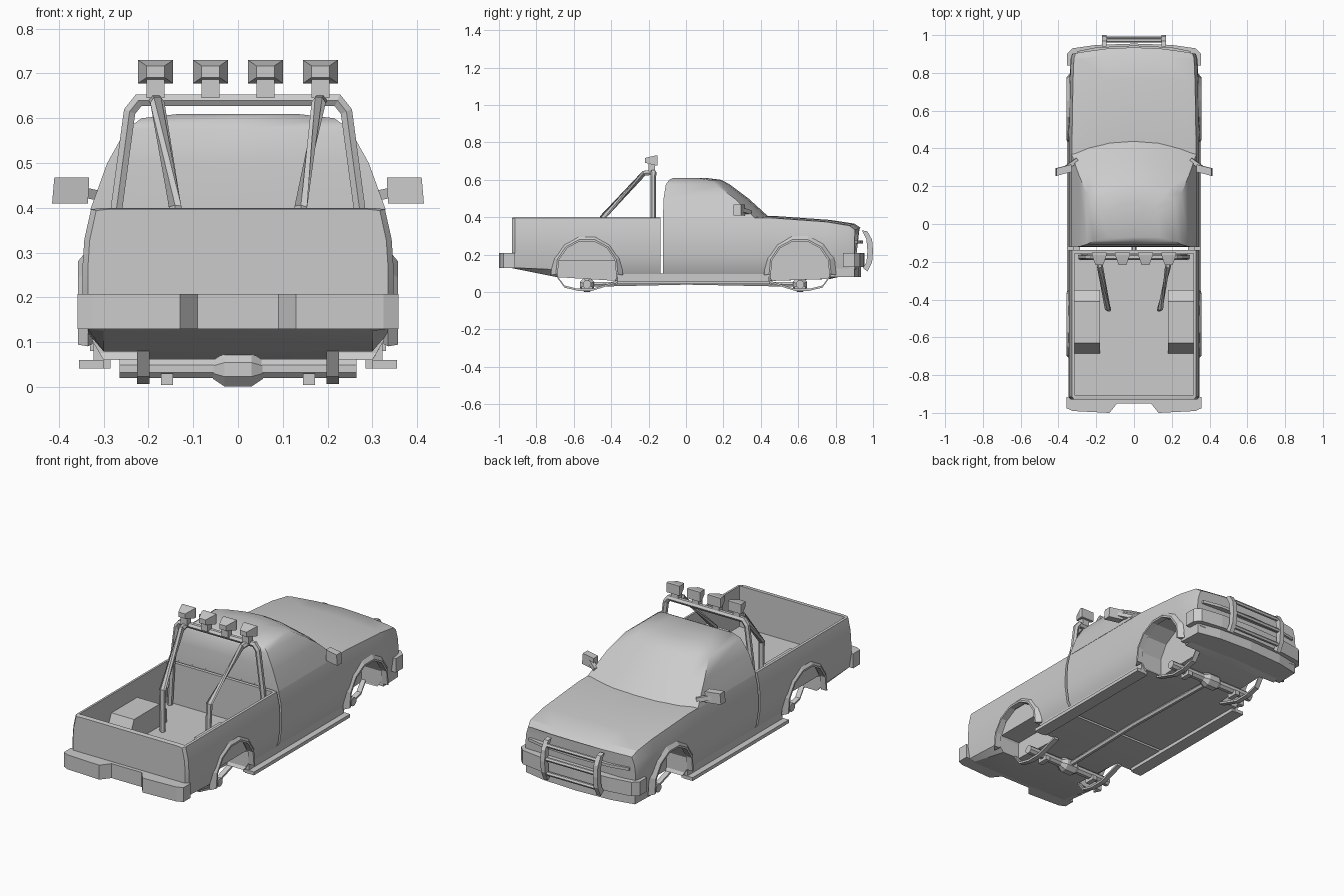
import bpy, bmesh, math
from mathutils import Vector

if "Cube" in bpy.data.objects:
    bpy.data.objects.remove(bpy.data.objects["Cube"])

paint = bpy.data.materials.new("plain_grey")
paint.use_nodes = True
GREY = (0.6, 0.6, 0.6, 1)
paint.diffuse_color = GREY
paint.node_tree.nodes["Principled BSDF"].inputs["Base Color"].default_value = GREY


def finish(name, bm, angle=25):
    bmesh.ops.recalc_face_normals(bm, faces=bm.faces)
    mesh = bpy.data.meshes.new(name)
    bm.to_mesh(mesh)
    bm.free()
    ob = bpy.data.objects.new(name, mesh)
    bpy.context.collection.objects.link(ob)
    mesh.materials.append(paint)
    bpy.ops.object.select_all(action='DESELECT')
    ob.select_set(True)
    bpy.context.view_layer.objects.active = ob
    if angle:
        bpy.ops.object.shade_smooth_by_angle(angle=math.radians(angle))
    return ob


def loft(name, rings, angle=25):
    """Skin a list of equal closed rings and cap both ends."""
    bm = bmesh.new()
    rows = [[bm.verts.new(p) for p in ring] for ring in rings]
    n = len(rows[0])
    for a, b in zip(rows, rows[1:]):
        for i in range(n):
            bm.faces.new((a[i], a[(i + 1) % n], b[(i + 1) % n], b[i]))
    bm.faces.new(rows[0])
    bm.faces.new(rows[-1])
    return finish(name, bm, angle)


def box(name, x, y, z):
    return loft(name, [[(x[0], y[0], k), (x[1], y[0], k), (x[1], y[1], k), (x[0], y[1], k)]
                       for k in z], 0)


def mirrored(half):
    """Close a half outline (first item a coordinate in x) over x = 0."""
    return half + [(-p[0],) + tuple(p[1:]) for p in reversed(half) if abs(p[0]) > 1e-6]


def plan(name, half, z0, z1):
    ring = mirrored(half)
    return loft(name, [[(x, y, z) for x, y in ring] for z in (z0, z1)], 0)


def side_plate(name, outline, x0, x1):
    return loft(name, [[(x, y, z) for y, z in outline] for x in (x0, x1)], 0)


def tube(name, path, r, sides=6):
    pts = [Vector(p) for p in path]
    rings = []
    for i, p in enumerate(pts):
        d1 = (p - pts[i - 1]).normalized() if i else (pts[1] - p).normalized()
        d2 = (pts[i + 1] - p).normalized() if i < len(pts) - 1 else d1
        t = (d1 + d2).normalized()
        ref = Vector((0, 1, 0)) if abs(t.y) < 0.8 else Vector((1, 0, 0))
        u = t.cross(ref).normalized()
        v = t.cross(u)
        r2 = r / max(0.5, t.dot(d1))
        rings.append([p + r2 * (math.cos(a) * u + math.sin(a) * v)
                      for a in [math.tau * (k + 0.5) / sides for k in range(sides)]])
    return loft(name, rings, 0)


def cut(target, cutter):
    cutter.hide_render = True
    mod = target.modifiers.new("cut", 'BOOLEAN')
    mod.operation = 'DIFFERENCE'
    mod.solver = 'EXACT'
    mod.object = cutter
    bpy.context.view_layer.objects.active = target
    bpy.ops.object.modifier_apply(modifier=mod.name)
    bpy.data.objects.remove(cutter)


def shell_ring(y, w, top, bottom, bow=0.0):
    """Body cross-section: tucked sill, bulged flank, crowned top."""
    k = (top - 0.2) / 0.2
    half = [(0, bottom), (0.30, bottom), (0.335, max(0.12, bottom + 0.005)), (0.347, 0.2),
            (0.347, 0.2 + 0.07 * k), (0.343, 0.2 + 0.13 * k), (0.328, top - 0.003),
            (0.30, top), (0.16, top + 0.005 * (bow > 0)), (0, top + 0.008 * (bow > 0))]
    return [(x * w, y - bow * (x / 0.35) ** 2, z) for x, z in mirrored(half)]


AXLES = {"rear": -0.53, "front": 0.61}


def wheel_arches(body, end):
    y = AXLES[end]
    arc = [math.radians(15 + 30 * k) for k in range(12)]
    for s, side in ((1, "left"), (-1, "right")):
        ring = [(y + 0.163 * math.cos(a), 0.118 + 0.163 * math.sin(a)) for a in arc]
        cut(body, side_plate("well_cutter", ring, s * 0.2, s * 0.5))
        # Flared lip around the opening
        lip = [math.radians(-8 + 28 * k) for k in range(8)]
        rings = []
        for a in lip:
            c, d = math.cos(a), math.sin(a)
            rings.append([(s * x, y + r * c, 0.118 + r * d) for x, r in
                          ((0.325, 0.158), (0.357, 0.158), (0.357, 0.168), (0.335, 0.195))])
        loft(f"{end}_arch_{side}", rings, 0)


# Cargo bed
bed = loft("cargo_bed", [shell_ring(-0.93, 0.965, 0.397, 0.128), shell_ring(-0.915, 1, 0.4, 0.125),
                         shell_ring(-0.69, 1, 0.4, 0.08), shell_ring(-0.37, 1, 0.4, 0.06),
                         shell_ring(-0.137, 1, 0.4, 0.06)])
cut(bed, box("bed_cutter", (-0.315, 0.315), (-0.905, -0.155), (0.18, 0.5)))
wheel_arches(bed, "rear")
for s, side in ((1, "left"), (-1, "right")):
    side_plate(f"wheel_box_{side}", [(-0.69, 0.17), (-0.63, 0.3), (-0.41, 0.3), (-0.35, 0.25),
                                     (-0.35, 0.17)], s * 0.18, s * 0.318)

# Cab lower body with bonnet
body = loft("cab_body", [shell_ring(-0.123, 1, 0.4, 0.06), shell_ring(0.36, 1, 0.4, 0.06),
                         shell_ring(0.46, 1, 0.4, 0.06, 0.01), shell_ring(0.77, 0.985, 0.378, 0.07, 0.02),
                         shell_ring(0.9, 0.97, 0.358, 0.1, 0.03), shell_ring(0.935, 0.945, 0.335, 0.12, 0.035)])
wheel_arches(body, "front")

# Cab upper body: (z, half width, rear y, pillar y, windscreen centre y)
cab_rings = []
for z, w, rear, pillar, centre in ((0.395, 0.33, -0.123, 0.37, 0.45), (0.5, 0.292, -0.12, 0.26, 0.335),
                                   (0.575, 0.25, -0.108, 0.16, 0.235), (0.6, 0.215, -0.09, 0.12, 0.19),
                                   (0.61, 0.13, -0.07, 0.06, 0.11)):
    half = [(0, rear), (w, rear)]
    half += [(w * f, centre + (pillar - centre) * f * f) for f in (1, 0.75, 0.4, 0)]
    cab_rings.append([(x, y, z) for x, y in mirrored(half)])
loft("cab_roof", cab_rings, 32)

# Bumpers and front valance
plan("rear_bumper", [(0, -0.95), (0.09, -0.95), (0.13, -1), (0.325, -0.99), (0.358, -0.975),
                     (0.358, -0.915), (0, -0.915)], 0.13, 0.208)
plan("front_bumper", [(0, 0.955), (0.2, 0.948), (0.325, 0.93), (0.355, 0.9), (0.355, 0.84),
                      (0, 0.84)], 0.135, 0.21)
plan("front_valance", [(0, 0.935), (0.2, 0.925), (0.325, 0.9), (0.33, 0.77), (0, 0.77)], 0.08, 0.14)
plan("grille_bar", [(0, 0.945), (0.2, 0.935), (0.3, 0.915), (0.3, 0.85), (0, 0.85)], 0.26, 0.275)

# Bull bar
for s, side in ((1, "left"), (-1, "right")):
    side_plate(f"bull_bar_post_{side}", [(0.945, 0.13), (0.97, 0.11), (0.995, 0.16), (1.0, 0.22),
                                         (0.995, 0.28), (0.97, 0.325), (0.94, 0.33), (0.965, 0.28),
                                         (0.97, 0.22), (0.965, 0.16)], s * 0.145, s * 0.17)
for i, (y, z) in enumerate(((0.973, 0.3), (0.982, 0.23), (0.975, 0.15))):
    tube(f"bull_bar_rail_{i}", [(-0.15, y, z), (0.15, y, z)], 0.011)

# Roll bar
hoop = [(0.285, -0.175, 0.17), (0.271, -0.175, 0.4), (0.242, -0.175, 0.615), (0.222, -0.175, 0.64)]
tube("roll_hoop", hoop + [(-x, y, z) for x, y, z in reversed(hoop)], 0.015)
for s, side in ((1, "left"), (-1, "right")):
    tube(f"roll_brace_{side}", [(s * 0.185, -0.18, 0.64), (s * 0.18, -0.225, 0.635),
                                (s * 0.14, -0.445, 0.4), (s * 0.135, -0.45, 0.17)], 0.015)

# Roof lamps
for i, x in enumerate((-0.184, -0.061, 0.061, 0.184)):
    box(f"lamp_stalk_{i}", (x - 0.02, x + 0.02), (-0.2, -0.165), (0.645, 0.69))
    loft(f"lamp_{i}", [[(x + a * w, y, 0.704 + b * h) for a, b in ((-1, -1), (1, -1), (1, 1), (-1, 1))]
                       for y, w, h in ((-0.218, 0.02, 0.013), (-0.165, 0.039, 0.026),
                                       (-0.152, 0.039, 0.026))], 0)

# Mirrors, running boards and leaf springs
for s, side in ((1, "left"), (-1, "right")):
    loft(f"mirror_{side}", [[(s * x, y + d, z) for x, y, z in
                             ((0.335, 0.275, 0.41), (0.415, 0.255, 0.41),
                              (0.41, 0.255, 0.468), (0.332, 0.275, 0.468))] for d in (0, 0.04)], 0)
    tube(f"mirror_arm_{side}", [(s * 0.3, 0.34, 0.425), (s * 0.37, 0.29, 0.44)], 0.016, 4)
    box(f"running_board_{side}", (s * 0.3, s * 0.355), (-0.37, 0.45), (0.042, 0.06))
    box(f"sill_{side}", (s * 0.285, s * 0.322), (-0.365, 0.445), (0.042, 0.1))
    for end, flip in (("rear", -1), ("front", 1)):
        y = AXLES[end]
        top = [(-0.16, 0.06), (-0.03, 0.018), (0.05, 0.018), (0.12, 0.035), (0.16, 0.09)]
        lower = [(a, b - 0.011) for a, b in reversed(top)]
        side_plate(f"{end}_spring_{side}", [(y + flip * a, b) for a, b in top + lower],
                   s * 0.198, s * 0.225)
        box(f"{end}_spring_pad_{side}", (s * 0.145, s * 0.172), (y - 0.03, y + 0.03), (0.005, 0.03))

# Axles, differentials and drive shaft
for end, y in AXLES.items():
    tube(f"{end}_axle", [(-0.265, y, 0.041), (0.265, y, 0.041)], 0.023, 8)
    loft(f"{end}_differential", [[(x, y + r * math.cos(a), 0.039 + r * math.sin(a)) for a in
                                  [math.tau * (k + 0.5) / 8 for k in range(8)]]
                                 for x, r in ((-0.056, 0.022), (-0.03, 0.041), (0.03, 0.041), (0.056, 0.022))], 0)
tube("drive_shaft", [(0, -0.53, 0.04), (0, 0.0, 0.052), (0, 0.61, 0.04)], 0.014)
